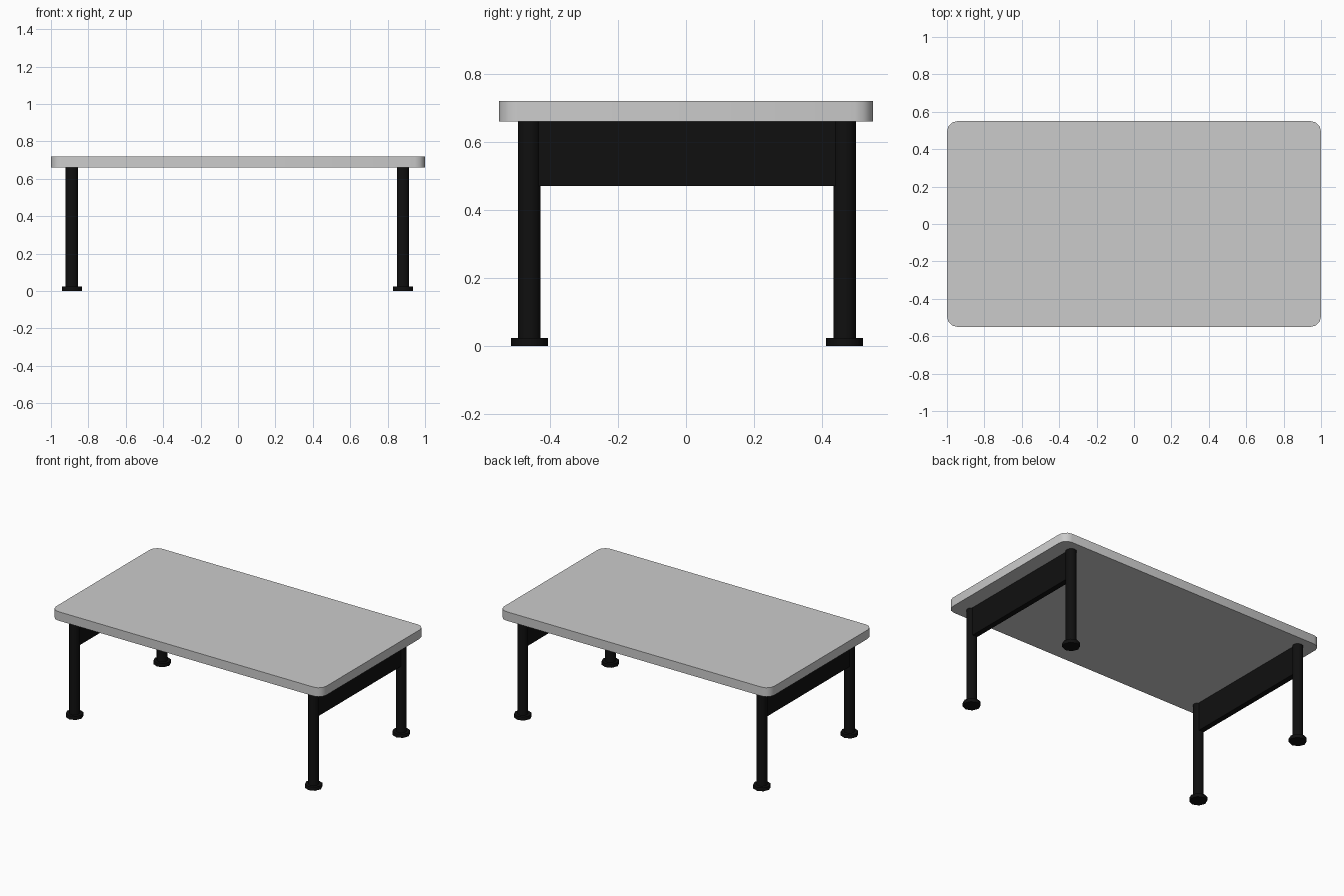
import bpy, bmesh

if "Cube" in bpy.data.objects:
    bpy.data.objects.remove(bpy.data.objects["Cube"])

black = bpy.data.materials.new("black_metal")
black.diffuse_color = (0.005, 0.005, 0.005, 1)
black.use_nodes = True
black.node_tree.nodes["Principled BSDF"].inputs["Base Color"].default_value = black.diffuse_color


def add_object(name, bm, mat=None):
    bmesh.ops.recalc_face_normals(bm, faces=bm.faces)
    mesh = bpy.data.meshes.new(name)
    bm.to_mesh(mesh)
    bm.free()
    if mat:
        mesh.materials.append(mat)
    ob = bpy.data.objects.new(name, mesh)
    bpy.context.collection.objects.link(ob)
    bpy.ops.object.select_all(action='DESELECT')
    ob.select_set(True)
    bpy.context.view_layer.objects.active = ob
    bpy.ops.object.shade_smooth_by_angle(angle=0.9)
    return ob


def box(x0, x1, y0, y1, z0, z1):
    bm = bmesh.new()
    bmesh.ops.create_cube(bm, size=1)
    for v in bm.verts:
        v.co = ((x0 + x1) / 2 + v.co.x * (x1 - x0),
                (y0 + y1) / 2 + v.co.y * (y1 - y0),
                (z0 + z1) / 2 + v.co.z * (z1 - z0))
    return bm


def cylinder(name, x, y, z0, z1, r, sides):
    bm = bmesh.new()
    bmesh.ops.create_cone(bm, cap_ends=True, segments=sides,
                          radius1=r, radius2=r, depth=z1 - z0)
    bmesh.ops.translate(bm, verts=bm.verts, vec=(x, y, (z0 + z1) / 2))
    return add_object(name, bm, black)


# Table top with rounded vertical corners
bm = box(-1, 1, -0.55, 0.55, 0.66, 0.72)
corners = [e for e in bm.edges if abs(e.verts[0].co.z - e.verts[1].co.z) > 0.01]
bmesh.ops.bevel(bm, geom=corners, offset=0.055, segments=3, profile=0.5,
                affect='EDGES')
add_object("table_top", bm)

# Legs, feet and end panels
for side, x in (("left", -0.888), ("right", 0.882)):
    for end, y in (("front", -0.46), ("back", 0.466)):
        cylinder(f"{end}_{side}_leg", x, y, 0.02, 0.66, 0.033, 12)
        cylinder(f"{end}_{side}_foot", x, y, 0, 0.024, 0.054, 8)
    add_object(f"{side}_end_panel",
               box(x - 0.018, x + 0.018, -0.46, 0.466, 0.47, 0.66), black)
